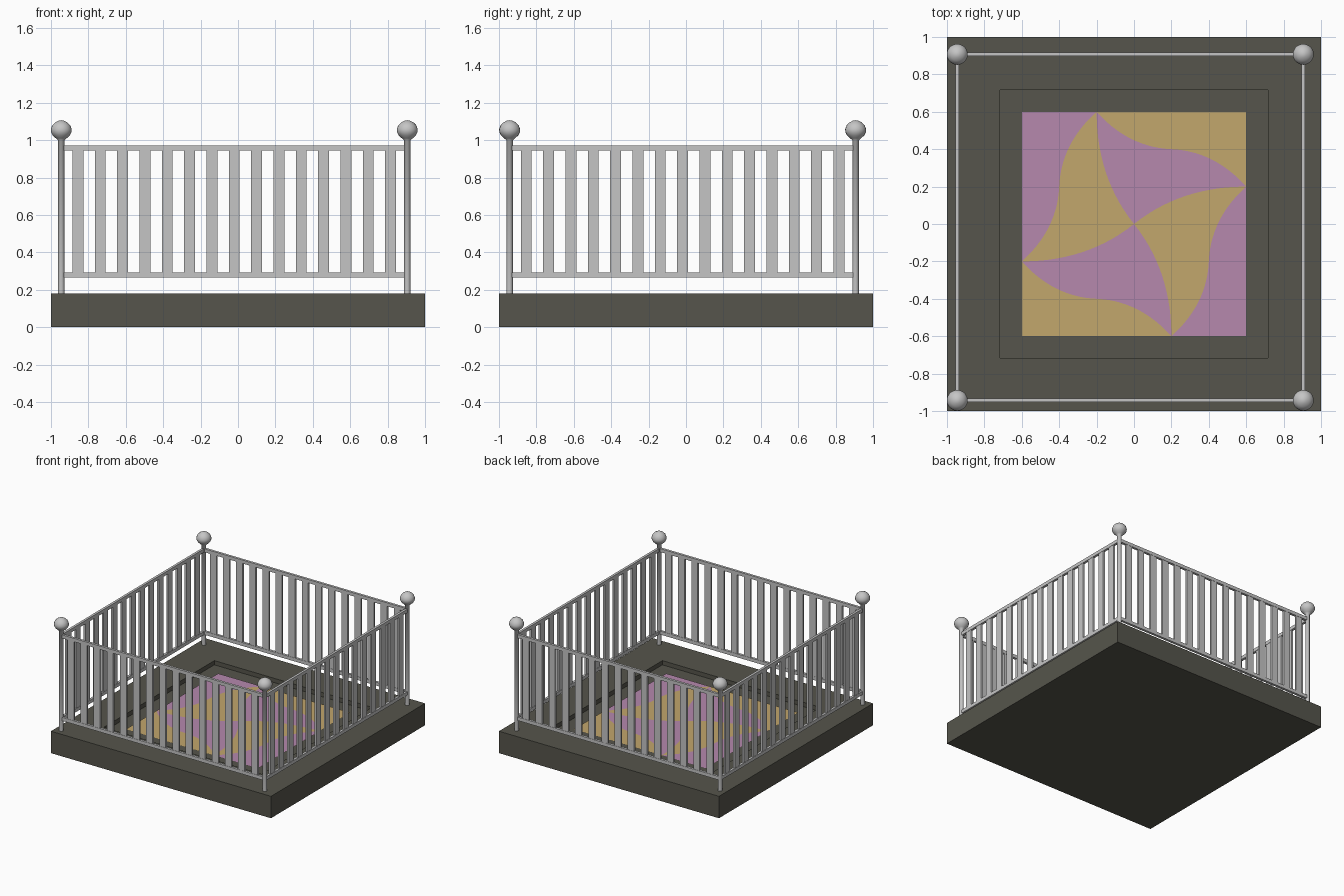
import bpy, bmesh, math
from mathutils import Vector

if "Cube" in bpy.data.objects:
    bpy.data.objects.remove(bpy.data.objects["Cube"])

CX, CY, H = -0.02, -0.018, 0.925      # fence centre and half width
TOP, FLOOR = 0.18, 0.15               # plinth top and mosaic level


def material(name, rgb):
    m = bpy.data.materials.new(name)
    m.diffuse_color = (*rgb, 1)
    m.use_nodes = True
    m.node_tree.nodes["Principled BSDF"].inputs["Base Color"].default_value = m.diffuse_color
    return m


STONE = material("dark stone", (0.093, 0.091, 0.072))
METAL = material("light metal", (0.56, 0.56, 0.56))
TAN = material("tan tile", (0.54, 0.385, 0.150))
PINK = material("pink tile", (0.465, 0.25, 0.42))


def finish(name, bm, mats):
    me = bpy.data.meshes.new(name)
    bm.to_mesh(me)
    bm.free()
    for m in mats:
        me.materials.append(m)
    ob = bpy.data.objects.new(name, me)
    bpy.context.collection.objects.link(ob)
    return ob


def box(bm, centre, size):
    vs = bmesh.ops.create_cube(bm, size=1)["verts"]
    for v in vs:
        v.co = Vector(a * b + c for a, b, c in zip(v.co, size, centre))


# Plinth with a square recess in its top
bm = bmesh.new()
box(bm, (0, 0, TOP / 2), (2, 2, TOP))
top = max(bm.faces, key=lambda f: f.calc_center_median().z)
bmesh.ops.inset_region(bm, faces=[top], thickness=0.4)
ret = bmesh.ops.extrude_face_region(bm, geom=[top])
for v in [g for g in ret["geom"] if isinstance(g, bmesh.types.BMVert)]:
    v.co.z = FLOOR - 0.005
if top.is_valid:
    bm.faces.remove(top)
bmesh.ops.recalc_face_normals(bm, faces=bm.faces[:])
finish("plinth", bm, [STONE])


# Pinwheel mosaic: four petals and four corners, rotated by quarter turns
def bezier(a, b, c, n=14):
    a, b, c = Vector(a), Vector(b), Vector(c)
    return [a * (1 - t) ** 2 + b * 2 * t * (1 - t) + c * t * t
            for t in (i / n for i in range(n + 1))]


def quarter(p, k):
    x, y = p
    for _ in range(k):
        x, y = -y, x
    return (x, y, FLOOR)


spoke = bezier((0, 0), (0.25, 0.2), (0.6, 0.2))
spoke_b = [Vector((-p.y, p.x)) for p in spoke]          # next spoke, a quarter turn on
edge = bezier((0.6, 0.2), (0.43, 0.39), (0.2, 0.4))
edge += bezier((0.2, 0.4), (-0.03, 0.41), (-0.2, 0.6))[1:]
petal = spoke + edge[1:-1] + spoke_b[:0:-1]
corner = [Vector((0.6, 0.6))] + edge[::-1]

bm = bmesh.new()
for k in range(4):
    for pts, colour in ((petal, (k + 1) % 2), (corner, k % 2)):
        f = bm.faces.new([bm.verts.new(quarter(p, k)) for p in pts])
        f.material_index = colour
        f.normal_update()
        if f.normal.z < 0:
            f.normal_flip()
bmesh.ops.triangulate(bm, faces=bm.faces[:])
finish("mosaic", bm, [TAN, PINK])

# Fence panels: two rails and fifteen flat slats per side
for name, dx, dy in (("front", 0, -1), ("back", 0, 1), ("left", -1, 0), ("right", 1, 0)):
    bm = bmesh.new()
    along_x = dx == 0

    def bar(u, z, width, depth, height):
        c = (CX + dx * H + (u if along_x else 0), CY + dy * H + (0 if along_x else u), z)
        box(bm, c, (width, depth, height) if along_x else (depth, width, height))

    for z in (0.28, 0.958):
        bar(0, z, 2 * H, 0.02, 0.028)
    for i in range(15):
        bar((i - 7) * 0.1194, 0.619, 0.058, 0.016, 0.66)
    finish(name + "_railing", bm, [METAL])

# Corner posts with ball finials, turned from one profile
PROFILE = [(0.017, TOP - 0.01), (0.017, 1.0), (0.03, 1.011), (0.046, 1.026), (0.055, 1.043),
           (0.056, 1.06), (0.048, 1.08), (0.034, 1.094), (0.016, 1.104), (0.0, 1.107)]
for fy, ny in ((-1, "front"), (1, "back")):
    for fx, nx in ((-1, "left"), (1, "right")):
        bm = bmesh.new()
        vs = [bm.verts.new((r, 0, z)) for r, z in PROFILE]
        es = [bm.edges.new(p) for p in zip(vs, vs[1:])]
        bmesh.ops.spin(bm, geom=vs + es, cent=(0, 0, 0), axis=(0, 0, 1),
                       angle=math.tau, steps=20, use_duplicate=False)
        bmesh.ops.remove_doubles(bm, verts=bm.verts[:], dist=0.0005)
        bmesh.ops.recalc_face_normals(bm, faces=bm.faces[:])
        for f in bm.faces:
            f.smooth = True
        ob = finish(f"{ny}_{nx}_post", bm, [METAL])
        ob.location = (CX + fx * H, CY + fy * H, 0)
